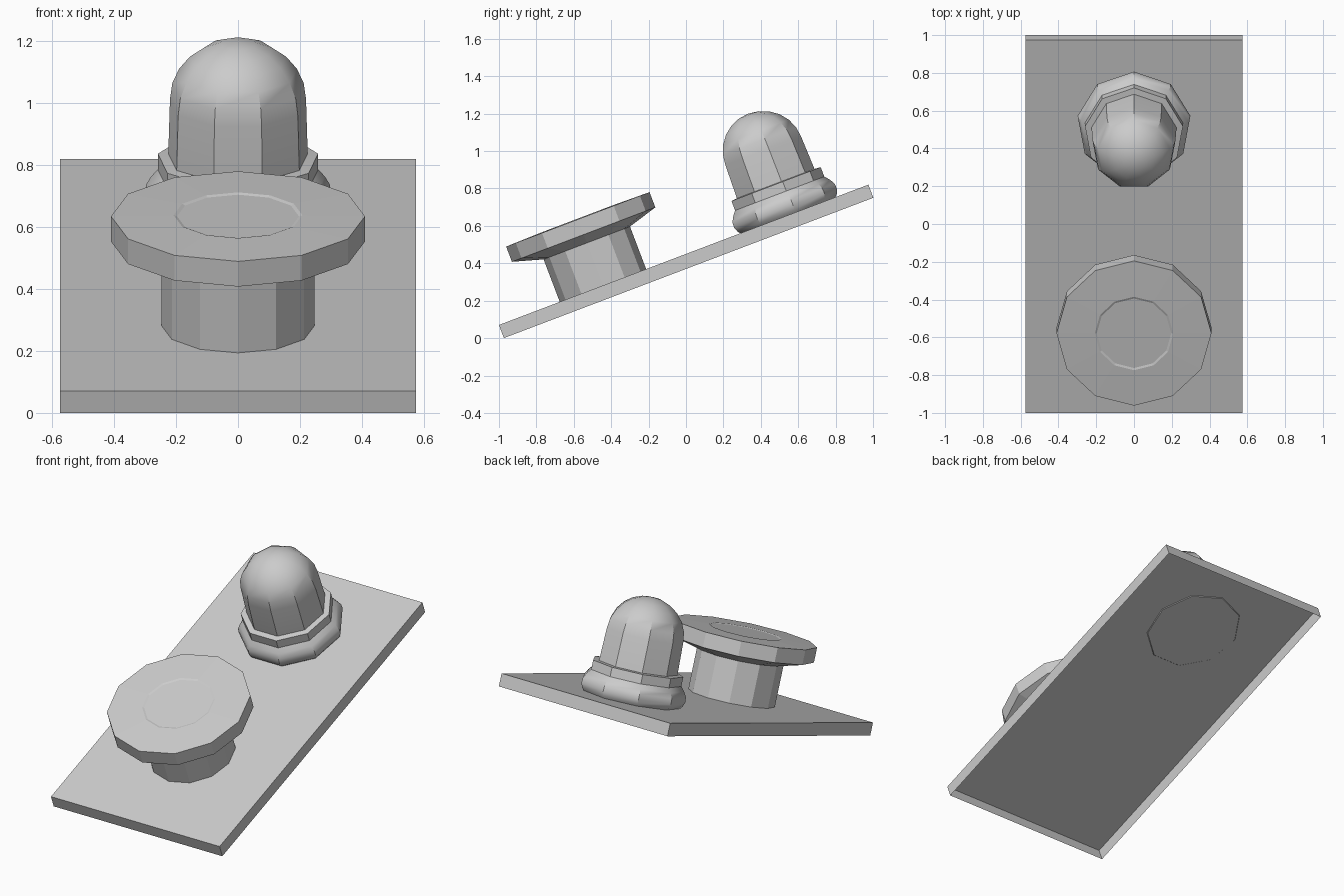
import bpy, bmesh, math
from mathutils import Matrix, Vector

if "Cube" in bpy.data.objects:
    bpy.data.objects.remove(bpy.data.objects["Cube"])

TILT = math.atan2(0.75, 1.975)
# local frame: y runs up the slope, z is the plate normal, origin mid-plate on the top surface
FRAME = Matrix.Translation((0, 0, 0.45)) @ Matrix.Rotation(TILT, 4, 'X')


def finish(name, bm, outward=True):
    if outward:
        bmesh.ops.recalc_face_normals(bm, faces=bm.faces)
    mesh = bpy.data.meshes.new(name)
    bm.to_mesh(mesh)
    bm.free()
    ob = bpy.data.objects.new(name, mesh)
    bpy.context.collection.objects.link(ob)
    ob.matrix_world = FRAME
    return ob


def lathe(name, profile, sides, s, smooth=False):
    """Turn (radius, height) points around the plate normal at slope position s."""
    bm = bmesh.new()
    rings = []
    for r, h in profile:
        if r == 0:
            rings.append([bm.verts.new((0, s, h))] * sides)
            continue
        ang = [2 * math.pi * i / sides for i in range(sides)]
        rings.append([bm.verts.new((-r * math.sin(a), s + r * math.cos(a), h)) for a in ang])
    for a, b in zip(rings, rings[1:]):
        for i in range(sides):
            j = (i + 1) % sides
            quad = list(dict.fromkeys((a[i], a[j], b[j], b[i])))
            bm.faces.new(quad)
    ob = finish(name, bm, outward=False)
    if smooth:
        bpy.ops.object.select_all(action='DESELECT')
        bpy.context.view_layer.objects.active = ob
        ob.select_set(True)
        bpy.ops.object.shade_smooth_by_angle(angle=math.radians(32))
    return ob


# sloping plate: shallow box left open underneath
W, T = 0.575, 0.075
FRONT, BACK = -1.07, 1.043
bm = bmesh.new()
bmesh.ops.create_cube(bm, size=1)
bmesh.ops.scale(bm, vec=(2 * W, BACK - FRONT, T), verts=bm.verts)
bmesh.ops.translate(bm, vec=(0, (FRONT + BACK) / 2, -T / 2), verts=bm.verts)
bmesh.ops.delete(bm, geom=[f for f in bm.faces if f.normal.z < -0.9], context='FACES_ONLY')
finish("sloping_plate", bm, outward=False)

# push button: stem, flange and shallow inset disc
lathe("flanged_button",
      [(0.247, 0), (0.247, 0.243), (0.41, 0.291), (0.41, 0.378),
       (0.208, 0.382), (0.197, 0.378), (0, 0.378)], 12, -0.475)

# lamp socket: rounded foot with a collar
LAMP = 0.575
lathe("lamp_socket",
      [(0.277, -0.004), (0.293, 0.014), (0.303, 0.04), (0.301, 0.07), (0.285, 0.098),
       (0.263, 0.124), (0.263, 0.178), (0.22, 0.182)], 9, LAMP, True)

# lamp dome: straight sides closing in a rounded top
arc = [(0.223 * math.cos(t), 0.37 + 0.213 * math.sin(t))
       for t in (math.radians(15 * i) for i in range(6))]
lathe("lamp_dome", [(0.229, 0.17)] + arc + [(0, 0.583)], 9, LAMP, True)
